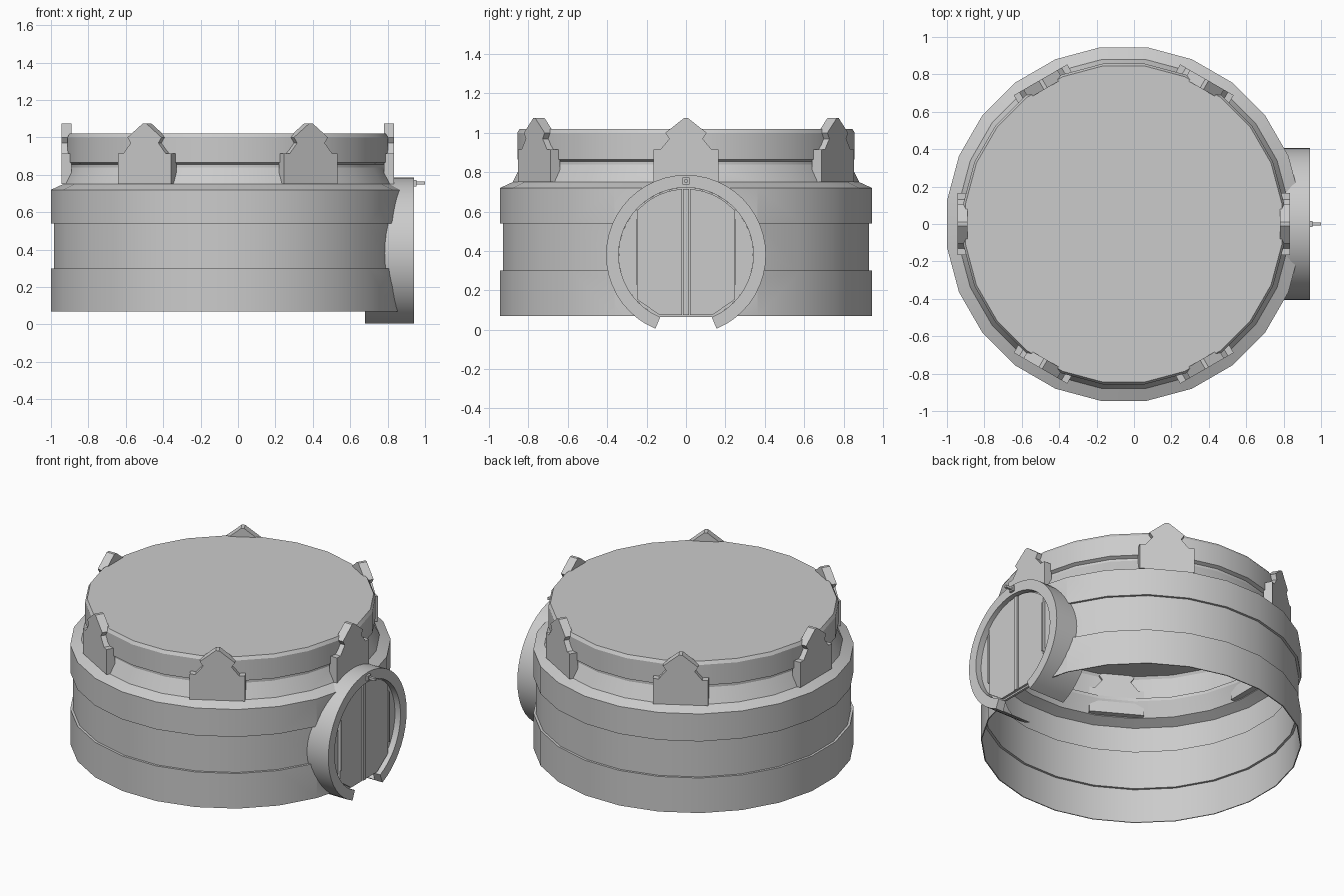
import bpy, bmesh
from math import sin, cos, pi, radians, sqrt
from mathutils import Matrix

if "Cube" in bpy.data.objects:
    bpy.data.objects.remove(bpy.data.objects["Cube"])

CX = -0.055          # centre of the round body
DOOR_Z = 0.38        # centre height of the round door


def finish(name, bm, smooth=False):
    bmesh.ops.recalc_face_normals(bm, faces=bm.faces)
    me = bpy.data.meshes.new(name)
    bm.to_mesh(me)
    bm.free()
    ob = bpy.data.objects.new(name, me)
    bpy.context.collection.objects.link(ob)
    if smooth:
        me.shade_smooth()
        me.set_sharp_from_angle(angle=radians(29))
    return ob


def prism(name, pts, x0, x1, matrix=Matrix(), smooth=False):
    """Extrude a (y, z) outline along x."""
    bm = bmesh.new()
    a = [bm.verts.new((x0, y, z)) for y, z in pts]
    b = [bm.verts.new((x1, y, z)) for y, z in pts]
    bm.faces.new(a)
    bm.faces.new(b[::-1])
    n = len(pts)
    for i in range(n):
        j = (i + 1) % n
        bm.faces.new((a[i], a[j], b[j], b[i]))
    bm.transform(matrix)
    return finish(name, bm, smooth)


def box(name, x0, x1, y0, y1, z0, z1):
    return prism(name, [(y0, z0), (y1, z0), (y1, z1), (y0, z1)], x0, x1)


def lathe(name, profile, sides):
    """Revolve apothem/height pairs that begin and end on the axis."""
    bm = bmesh.new()
    k = 1 / cos(pi / sides)
    rings = []
    for r, z in profile:
        if r == 0:
            rings.append([bm.verts.new((CX, 0, z))] * sides)
        else:
            rings.append([bm.verts.new((CX + r * k * cos((i + .5) * 2 * pi / sides),
                                        r * k * sin((i + .5) * 2 * pi / sides), z))
                          for i in range(sides)])
    for a, b in zip(rings, rings[1:]):
        for i in range(sides):
            j = (i + 1) % sides
            bm.faces.new(list(dict.fromkeys((a[i], a[j], b[j], b[i]))))
    return finish(name, bm)


# thin-walled round body, open underneath
outer = [(.945, .07), (.945, .30), (.93, .30), (.93, .54), (.945, .54), (.945, .72),
         (.88, .75), (.835, .84), (.835, .855), (.857, .865), (.857, 1.0), (.845, 1.02)]
inner = [(.939, .07), (.939, .294), (.924, .294), (.924, .546), (.939, .546), (.939, .716),
         (.875, .746), (.829, .838), (.829, .858), (.851, .869), (.851, .998), (.841, 1.014)]
profile = [(0, 1.014)] + inner[::-1] + outer + [(0, 1.02)]
body = lathe("round_body", profile, 24)


# round opening for the door
def arc(r, a0, a1, n):
    return [(r * cos(a0 + (a1 - a0) * i / n), DOOR_Z + r * sin(a0 + (a1 - a0) * i / n))
            for i in range(n + 1)]


cutter = prism("door_cutter", arc(.403, .01, 2 * pi + .01, 40)[:-1], .6, 1.1)
cutter.hide_render = True
mod = body.modifiers.new("opening", 'BOOLEAN')
mod.object = cutter
mod.operation = 'DIFFERENCE'
mod.solver = 'EXACT'
bpy.context.view_layer.update()
cut = bpy.data.meshes.new_from_object(
    body.evaluated_get(bpy.context.evaluated_depsgraph_get()))
body.modifiers.clear()
if len(cut.polygons) > 100:
    body.data = cut
bpy.data.objects.remove(cutter)
body.data.shade_smooth()
body.data.set_sharp_from_angle(angle=radians(24))

# six gabled battlements
half = [(.165, .75), (.165, .915), (.13, .915), (.085, .97), (.105, 1.0), (.01, 1.075)]
outline = half + [(-y, z) for y, z in half[::-1]]
for i in range(6):
    m = Matrix.Translation((CX, 0, 0)) @ Matrix.Rotation(i * pi / 3, 4, 'Z')
    prism(f"battlement_{i + 1}", outline, .835, .89, m)

# door surround: an open ring with a thick face and a thin outer sleeve
start, end = radians(-67.5), radians(247.5)
section = ((.68, .401), (.68, .406), (.94, .406), (.94, .342), (.885, .342), (.885, .401))
bm = bmesh.new()
N = 42
loops = []
for i in range(N + 1):
    t = start + (end - start) * i / N
    loops.append([bm.verts.new((x, r * cos(t), DOOR_Z + r * sin(t))) for x, r in section])
n = len(section)
for a, b in zip(loops, loops[1:]):
    for i in range(n):
        j = (i + 1) % n
        bm.faces.new((a[i], a[j], b[j], b[i]))
bm.faces.new(loops[0])
bm.faces.new(loops[-1][::-1])
finish("door_surround", bm, True)


# door back panel and two raised leaves
def circle_z(y, r):
    return DOOR_Z + sqrt(r * r - y * y)


prism("door_panel", arc(.342, start, end, 36), .885, .9)
for s, side in ((-1, "left"), (1, "right")):
    ys = [.02 + .23 * i / 6 for i in range(7)]
    pts = [(s * .02, .075), (s * .135, .075), (s * .25, .155)]
    pts += [(s * y, circle_z(y, .335)) for y in ys[::-1]]
    prism(f"door_leaf_{side}", pts, .9, .915)
    box(f"hinge_{side}", .91, .925, s * .25 - .004, s * .25 + .004, .23, .56)
box("door_mullion", .9, .92, -.014, .014, .075, .715)

# small peg above the door
box("peg_base", .935, .955, -.017, .017, .738, .772)
box("peg", .95, 1.0, -.008, .008, .747, .763)
